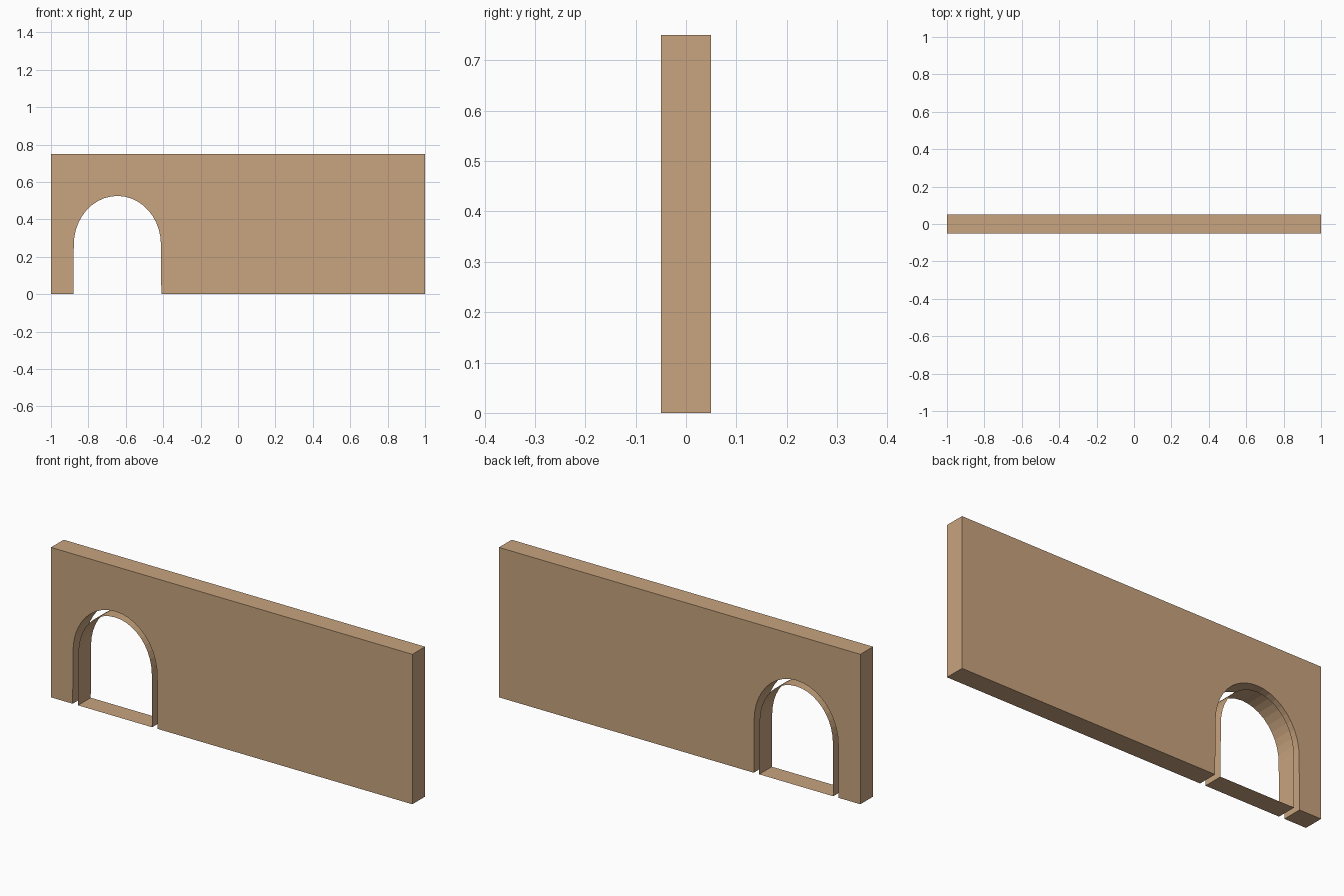
import bpy
import bmesh
import math

if "Cube" in bpy.data.objects:
    bpy.data.objects.remove(bpy.data.objects["Cube"])

HALF_T = 0.05      # half wall thickness
HEIGHT = 0.75
ARCH_X = -0.645    # centre of the doorway
SEGMENTS = 20

tan = bpy.data.materials.new("tan_wall")
tan.diffuse_color = (0.58, 0.37, 0.21, 1)
tan.use_nodes = True
tan.node_tree.nodes["Principled BSDF"].inputs["Base Color"].default_value = tan.diffuse_color


def arch(inset):
    """Arch outline from bottom right, over the top, to bottom left."""
    half, rise, spring = 0.233 - inset, 0.26 - inset, 0.265
    pts = [(ARCH_X + half + 0.002, 0)]
    for i in range(SEGMENTS + 1):
        a = math.pi * i / SEGMENTS
        pts.append((ARCH_X + half * math.cos(a), spring + rise * math.sin(a)))
    pts.append((ARCH_X - half - 0.002, 0))
    return pts


def extrude_outline(name, outline, capped, inward=False):
    """Sweep a closed x-z outline through the wall thickness."""
    bm = bmesh.new()
    front = [bm.verts.new((x, -HALF_T, z)) for x, z in outline]
    back = [bm.verts.new((x, HALF_T, z)) for x, z in outline]
    n = len(outline)
    for i in range(n):
        j = (i + 1) % n
        bm.faces.new((front[i], back[i], back[j], front[j]))
    if capped:
        bm.faces.new(front)
        bm.faces.new(back[::-1])
    bmesh.ops.recalc_face_normals(bm, faces=bm.faces)
    if inward:
        bmesh.ops.reverse_faces(bm, faces=bm.faces)
    mesh = bpy.data.meshes.new(name)
    bm.to_mesh(mesh)
    bm.free()
    mesh.materials.append(tan)
    obj = bpy.data.objects.new(name, mesh)
    bpy.context.collection.objects.link(obj)
    return obj


# Wall slab with the doorway notched out of its lower edge
corners = [(-1, 0), (-1, HEIGHT), (1, HEIGHT), (1, 0)]
extrude_outline("wall", corners + arch(0), capped=True)

# Thin open lining set just inside the doorway, with its sill
extrude_outline("doorway_lining", arch(0.03), capped=False, inward=True)
